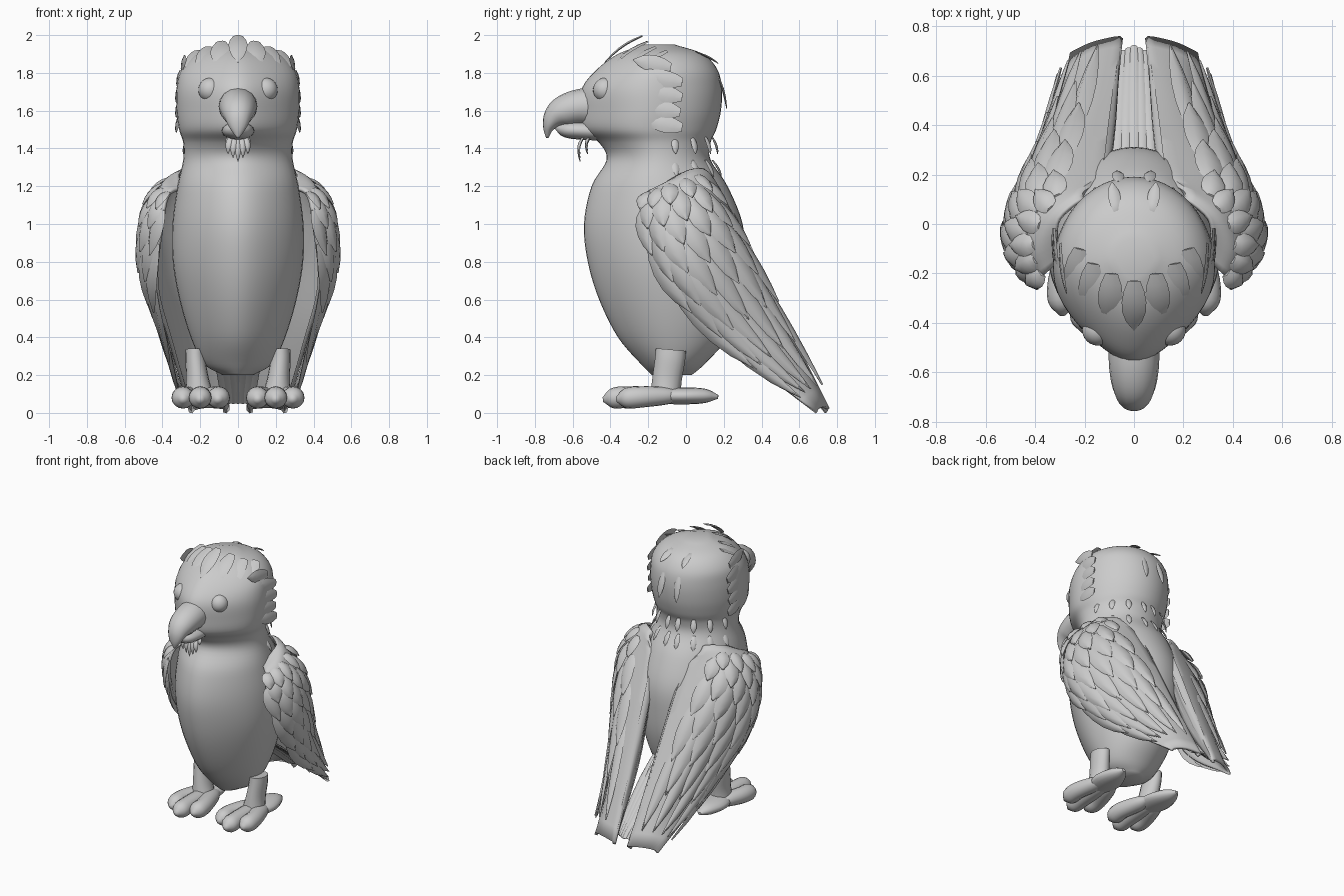
import bpy, bmesh, math
from mathutils import Vector as V

cube = bpy.data.objects.get("Cube")
if cube:
    bpy.data.objects.remove(cube, do_unlink=True)

grey = bpy.data.materials.new("plain_grey")
grey.use_nodes = True
grey.diffuse_color = (0.6, 0.6, 0.6, 1)
grey.node_tree.nodes["Principled BSDF"].inputs["Base Color"].default_value = grey.diffuse_color


def spline(points, t):
    """Smooth curve through the points, t from 0 to 1."""
    last = len(points) - 1
    x = min(max(t, 0), 1) * last
    i = min(int(x), last - 1)
    f = x - i
    b, c = points[i], points[i + 1]
    a = points[i - 1] if i else b * 2 - c
    d = points[i + 2] if i + 2 <= last else c * 2 - b
    return (b * 2 + (c - a) * f + (a * 2 - b * 5 + c * 4 - d) * f * f
            + (b * 3 - a - c * 3 + d) * f ** 3) / 2


def loft(bm, rings):
    """Skin closed rings of points and cap both ends."""
    rows = [[bm.verts.new(p) for p in ring] for ring in rings]
    n = len(rows[0])
    for low, high in zip(rows, rows[1:]):
        for i in range(n):
            j = (i + 1) % n
            bm.faces.new((low[i], low[j], high[j], high[i]))
    bm.faces.new(rows[0][::-1])
    bm.faces.new(rows[-1])


def finish(name, bm, mirror=False, angle=50):
    bmesh.ops.recalc_face_normals(bm, faces=bm.faces)
    mesh = bpy.data.meshes.new(name)
    bm.to_mesh(mesh)
    bm.free()
    mesh.materials.append(grey)
    obj = bpy.data.objects.new(name, mesh)
    bpy.context.collection.objects.link(obj)
    if mirror:
        obj.modifiers.new("mirror", 'MIRROR')
    bpy.ops.object.select_all(action='DESELECT')
    obj.select_set(True)
    bpy.context.view_layer.objects.active = obj
    bpy.ops.object.shade_smooth_by_angle(angle=math.radians(angle))
    return obj


def tube(bm, spine, sides=16):
    """Oval tube along a path; each spine row is x, y, z, width, height."""
    pts = [V(p) for p in spine]
    rings = []
    steps = 4 * (len(pts) - 1)
    for k in range(steps + 1):
        p = spline(pts, k / steps)
        d = spline(pts, (k + .2) / steps) - spline(pts, (k - .2) / steps)
        along = V(d[:3]).normalized()
        side = V((1, 0, 0))
        side = (side - along * side.dot(along)).normalized()
        up = side.cross(along)
        angles = [math.tau * i / sides for i in range(sides)]
        rings.append([V(p[:3]) + side * p[3] * math.cos(a) + up * p[4] * math.sin(a)
                      for a in angles])
    loft(bm, rings)


def feather(bm, path, normal, width, thick=.008):
    """Leaf-shaped blade with a raised ridge along a path."""
    shape = (.5, .85, 1, .95, .65, .06)
    rings = []
    for k, w in enumerate(shape):
        p = path[k]
        along = path[min(k + 1, 5)] - path[max(k - 1, 0)]
        side = along.cross(normal).normalized() * width * w
        up = normal * thick * (.3 + .7 * w)
        rings.append([p + side, p + side * .4 + up, p - side * .4 + up,
                      p - side, p - up * .6])
    loft(bm, rings)


def blade(bm, base, tip, normal, width, bend=.02):
    """Feather from base to tip, bowed along its normal."""
    base, tip, n = V(base), V(tip), V(normal).normalized()
    path = [base.lerp(tip, k / 5) + n * bend * math.sin(math.pi * k / 5) for k in range(6)]
    feather(bm, path, n, width)


# Body and head: height, half width, front, back, narrowing toward the front
profile = [V(r) for r in (
    (.20, .08, -.18, .03), (.26, .18, -.24, .1), (.4, .25, -.36, .22),
    (.6, .31, -.46, .29), (.8, .345, -.52, .31), (1, .347, -.54, .30),
    (1.2, .32, -.50, .22), (1.34, .29, -.42, .13), (1.43, .29, -.46, .13),
    (1.5, .312, -.545, .16), (1.6, .325, -.56, .185), (1.72, .325, -.55, .19),
    (1.82, .3, -.47, .165), (1.9, .22, -.36, .09), (1.95, .08, -.22, -.06))]


def section(t):
    z, w, front, back = spline(profile, t)
    mid, depth = (front + back) / 2, (back - front) / 2
    narrow = .26 + .14 * min(max((z - 1.2) / .3, 0), 1)
    return [V((w * math.cos(a) * (1 - narrow * min(0, math.sin(a)) ** 2),
               mid + depth * math.sin(a), z))
            for a in (math.tau * i / 48 for i in range(48))]


bm = bmesh.new()
loft(bm, [section(k / 70) for k in range(71)])
finish("body_and_head", bm, angle=80)

# Beak, upper and lower
bm = bmesh.new()
tube(bm, [(0, -.44, 1.62, .10, .11), (0, -.56, 1.62, .102, .095), (0, -.65, 1.595, .09, .083),
          (0, -.70, 1.56, .07, .06), (0, -.728, 1.51, .045, .03), (0, -.735, 1.455, .006, .006)])
finish("upper_beak", bm, angle=80)
bm = bmesh.new()
tube(bm, [(0, -.42, 1.49, .085, .05), (0, -.56, 1.495, .085, .048),
          (0, -.64, 1.5, .065, .04), (0, -.69, 1.515, .012, .012)])
finish("lower_beak", bm, angle=80)

# Eyes, barely raised from the face
bm = bmesh.new()
bmesh.ops.create_uvsphere(bm, u_segments=24, v_segments=16, radius=.064)
bmesh.ops.translate(bm, verts=bm.verts, vec=(.146, -.428, 1.71))
finish("eyes", bm, mirror=True)

# Legs and toes
bm = bmesh.new()
tube(bm, [(.225, -.08, .335, .052, .08), (.225, -.085, .28, .054, .08),
          (.215, -.1, .18, .06, .078), (.205, -.11, .08, .08, .08)])
finish("legs", bm, mirror=True)
bm = bmesh.new()
for x, tip in ((.105, -.38), (.20, -.44), (.29, -.37)):
    start = .2 + (x - .2) * .6
    tube(bm, [(start, -.02, .09, .02, .02), (start, -.1, .09, .055, .045),
              (x, tip + .14, .085, .058, .056), (x, tip + .05, .077, .056, .053),
              (x, tip, .07, .012, .012)])
tube(bm, [(.2, -.18, .09, .07, .04), (.215, -.02, .09, .1, .045),
          (.225, .1, .09, .065, .038), (.23, .17, .085, .012, .01)])
finish("toes", bm, mirror=True)

# Wing shell: stations from shoulder to tip, each from front edge over to inner edge
stations = [[V(p) for p in row] for row in (
    ((.30, -.14, 1.19), (.31, -.06, 1.24), (.30, .02, 1.28), (.22, .09, 1.285), (.2, .08, 1.24)),
    ((.37, -.21, 1.15), (.41, -.1, 1.19), (.35, .05, 1.24), (.22, .13, 1.25), (.21, .11, 1.2)),
    ((.40, -.23, 1.0), (.485, -.09, 1.01), (.41, .13, 1.08), (.14, .2, 1.13), (.15, .16, 1.03)),
    ((.43, -.09, .68), (.485, .03, .76), (.36, .26, .85), (.11, .33, .87), (.13, .27, .74)),
    ((.35, .21, .36), (.365, .29, .42), (.27, .44, .52), (.09, .5, .52), (.105, .43, .41)),
    ((.25, .69, .0), (.23, .70, .02), (.16, .73, .03), (.06, .752, .02), (.07, .74, .0)))]


def wing(t, v):
    return spline([spline(edge, t) for edge in zip(*stations)], v)


def wing_normal(t, v):
    """Outward direction of the shell."""
    t, v = min(max(t, .03), .97), min(max(v, .03), .97)
    along = wing(t + .02, v) - wing(t - .02, v)
    return along.cross(wing(t, v + .02) - wing(t, v - .02)).normalized() * facing


facing = 1
facing = 1 if wing_normal(.5, .3).x > 0 else -1
bm = bmesh.new()
grid = [[bm.verts.new(wing(i / 30, j / 16)) for j in range(17)] for i in range(31)]
for a, b in zip(grid, grid[1:]):
    for j in range(16):
        bm.faces.new((a[j], a[j + 1], b[j + 1], b[j]))
shell = finish("wings", bm, mirror=True)
solid = shell.modifiers.new("thickness", 'SOLIDIFY')
solid.thickness, solid.offset = .02, 0

# Wing feathers: overlapping staggered rows, longer toward the tip
bm = bmesh.new()
for row in range(8):
    start = .18 + .073 * row
    length = .15 + .017 * row
    for col in range(5):
        v = .03 + .125 * (col + .5 * (row % 2))
        path = []
        for k in range(6):
            t = start + length * k / 5
            path.append(wing(t, v) + wing_normal(t, v) * (.004 + .036 * k / 5))
        middle = start + length / 2
        chord = (wing(middle, .75) - wing(middle, 0)).length
        feather(bm, path, wing_normal(middle, v), chord * .09 + .008, .018)
# Long flight feathers along the inner edge
for v in (.78, .86, .94):
    path = [wing(t, v) + wing_normal(t, v) * .004 for t in (.4, .5, .6, .72, .85, .99)]
    feather(bm, path, wing_normal(.7, v), .025)
finish("wing_feathers", bm, mirror=True, angle=40)

# Tail, blades widest at the free end
bm = bmesh.new()
for i in range(-3, 4):
    blade(bm, (i * .022, .72 - .01 * abs(i), .05), (i * .04, .12, .5), (i * .1, .6, .7), .026)
finish("tail_feathers", bm)

# Crest on the forehead, broad ends up
bm = bmesh.new()
for x, y, z in ((0, -.23, 1.995), (.09, -.2, 1.965), (.165, -.16, 1.935), (.22, -.1, 1.915)):
    for s in ((1, -1) if x else (1,)):
        blade(bm, (x * s, y, z), (x * s * 1.1, y - .2, z - .14),
              (x * s, -.35, .7), .05, .015)
finish("crest_feathers", bm)

# Chin tuft
bm = bmesh.new()
for i in range(-2, 3):
    for y, z in ((-.54, 1.33), (-.50, 1.37)):
        blade(bm, (i * .018, y + .01, 1.475), (i * .026, y - .02, z + .02 * abs(i)),
              (i * .2, -1, 0), .016)
finish("chin_feathers", bm)

# Cheek feathers, rounded ends pointing back
bm = bmesh.new()
for y, z in ((-.08, 1.84), (-.02, 1.76), (-.02, 1.68), (-.03, 1.6), (-.02, 1.52)):
    x = .322 - max(0, z - 1.74) * .3
    blade(bm, (x + .004, y, z - .01), (x - .02, y - .2, z + .03), (1, 0, .1), .045, .006)
finish("cheek_feathers", bm, mirror=True)

# Loose feathers on the back of the head and nape
bm = bmesh.new()
for base, tip in (((.07, .05, 1.91), (.09, .17, 1.85)), ((.06, .17, 1.78), (.07, .215, 1.61))):
    blade(bm, base, tip, (0, 1, .6), .025, .006)
for z, reach in ((1.46, .01), (1.34, .03)):
    for i in range(4):
        a = math.radians(82 - 22 * i)
        out = V((math.cos(a), math.sin(a), 0))
        root = V((out.x * .27, -.14 + out.y * .28, z))
        blade(bm, root, root + out * (.02 + reach) - V((0, 0, .09)), out, .02, .006)
finish("nape_feathers", bm, mirror=True)
